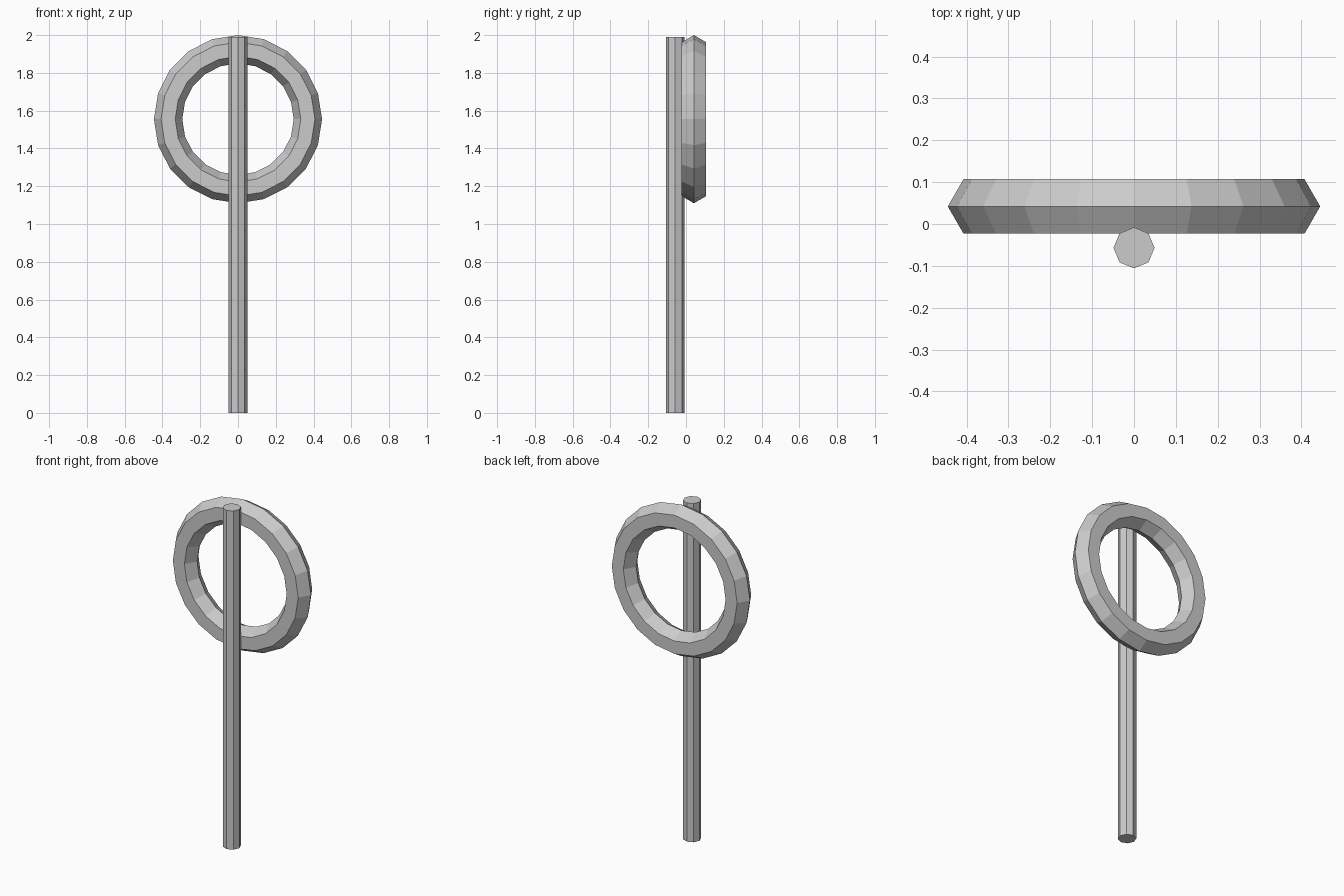
import bpy, math

if "Cube" in bpy.data.objects:
    bpy.data.objects.remove(bpy.data.objects["Cube"])

# Eight-sided upright pole, corners on the axes
R, H = 0.049, 1.99
bpy.ops.mesh.primitive_cylinder_add(vertices=8, radius=R, depth=H,
                                    location=(0, -0.057, H / 2))
bpy.context.object.name = "pole"

# Faceted ring with hexagonal section, standing upright behind the pole top
bpy.ops.mesh.primitive_torus_add(major_segments=20, minor_segments=6,
                                 major_radius=0.37, minor_radius=0.075,
                                 location=(0, 0.042, 1.555),
                                 rotation=(math.pi / 2, 0, 0))
ring = bpy.context.object
ring.name = "ring"
for p in ring.data.polygons:
    p.use_smooth = False
